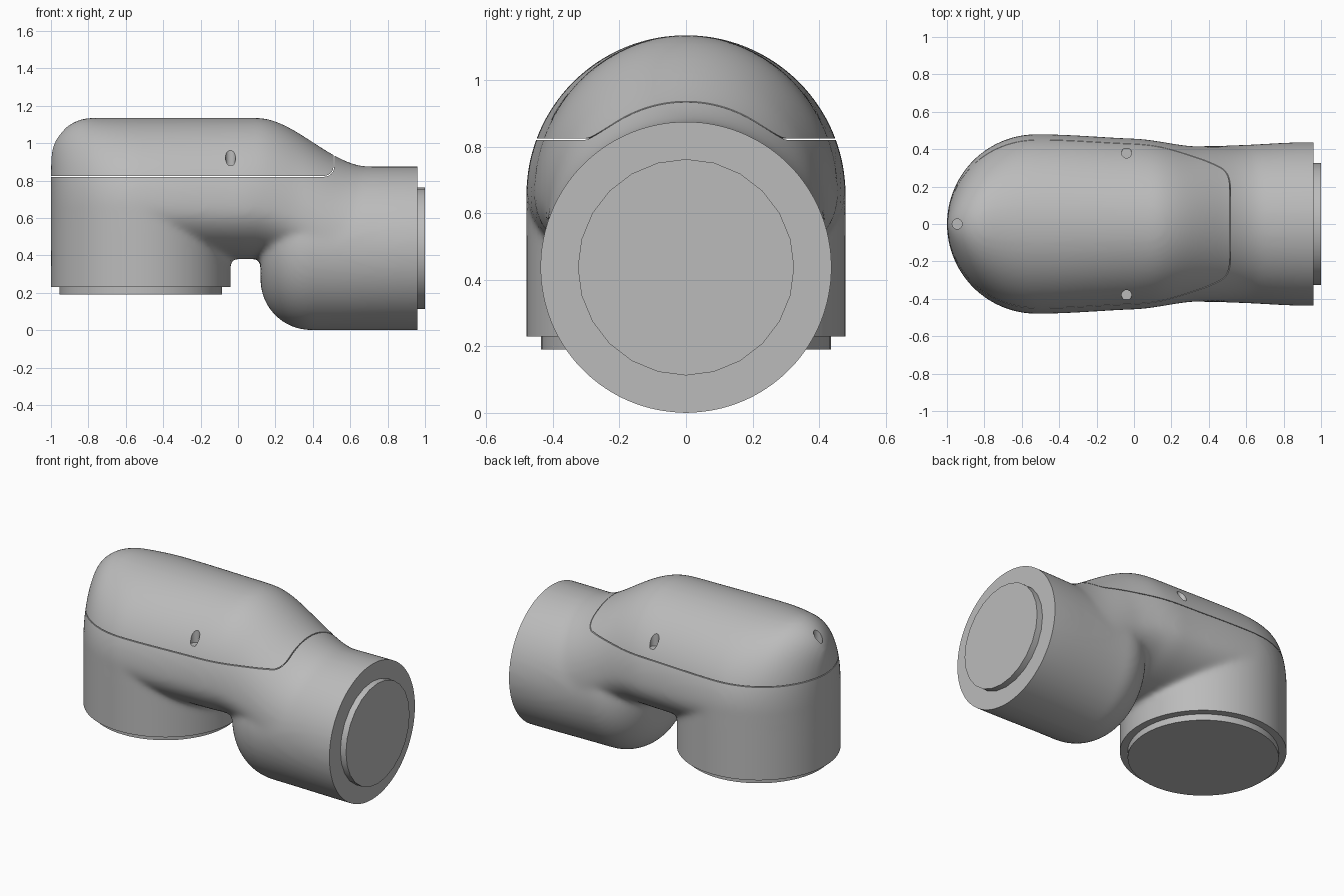
import bpy, bmesh
from math import sqrt, sin, cos, pi
from mathutils import Matrix, Vector

cube = bpy.data.objects.get("Cube")
if cube:
    bpy.data.objects.remove(cube)

grey = bpy.data.materials.new("satin grey")
grey.use_nodes = True
tone = (0.5, 0.5, 0.5, 1)
grey.diffuse_color = tone
grey.node_tree.nodes["Principled BSDF"].inputs["Base Color"].default_value = tone


def ease(a, b, x):
    t = min(max((x - a) / (b - a), 0), 1)
    return t * t * (3 - 2 * t)


def add_object(name, bm):
    bmesh.ops.recalc_face_normals(bm, faces=bm.faces)
    mesh = bpy.data.meshes.new(name)
    bm.to_mesh(mesh)
    bm.free()
    mesh.materials.append(grey)
    obj = bpy.data.objects.new(name, mesh)
    bpy.context.collection.objects.link(obj)
    return obj


def loft(bm, sections, sides=96):
    """Skin egg-shaped sections (x, half width, centre z, rise, drop)."""
    rings = []
    for x, w, zc, rise, drop in sections:
        ring = []
        for i in range(sides):
            a = 2 * pi * i / sides
            s = sin(a)
            ring.append(bm.verts.new((x, w * cos(a), zc + s * (rise if s > 0 else drop))))
        rings.append(ring)
    for r, q in zip(rings, rings[1:]):
        for i in range(sides):
            j = (i + 1) % sides
            bm.faces.new((r[i], r[j], q[j], q[i]))
    bm.faces.new(rings[0])
    bm.faces.new(rings[-1])


def cylinder(bm, start, end, radius, sides=96):
    a, b = Vector(start), Vector(end)
    turn = (b - a).to_track_quat('Z', 'Y').to_matrix().to_4x4()
    bmesh.ops.create_cone(bm, cap_ends=True, segments=sides, radius1=radius, radius2=radius,
                          depth=(b - a).length, matrix=Matrix.Translation((a + b) / 2) @ turn)


def prism(name, outline):
    """Extrude an x-z outline through the full width."""
    bm = bmesh.new()
    rows = [[bm.verts.new((x, y, z)) for x, z in outline] for y in (-1, 1)]
    n = len(outline)
    for i in range(n):
        j = (i + 1) % n
        bm.faces.new((rows[0][i], rows[0][j], rows[1][j], rows[1][i]))
    bm.faces.new(rows[0])
    bm.faces.new(rows[1])
    return add_object(name, bm)


def boolean(obj, cutter, operation):
    mod = obj.modifiers.new("cut", 'BOOLEAN')
    mod.object, mod.operation, mod.solver = cutter, operation, 'EXACT'


def bake(obj):
    graph = bpy.context.evaluated_depsgraph_get()
    mesh = bpy.data.meshes.new_from_object(obj.evaluated_get(graph))
    obj.modifiers.clear()
    obj.data = mesh


def smooth(obj):
    bpy.ops.object.select_all(action='DESELECT')
    obj.select_set(True)
    bpy.context.view_layer.objects.active = obj
    bpy.ops.object.shade_smooth_by_angle(angle=0.6)


# Upper shell: domed round end, straight back, slope down to the side outlet
def shell_section(x):
    top = 1.135 - 0.26 * ease(0.1, 0.7, x)
    if x < -0.78:
        top -= 0.225 - sqrt(max(0.225**2 * (1 - ((x + 0.78) / 0.22)**2), 0))
    w = 0.48 - 0.025 * ease(-0.5, 0.1, x) - 0.04 * ease(0, 0.35, x) + 0.022 * ease(0.5, 0.95, x)
    if x < -0.52:
        w = sqrt(max(0.48**2 - (x + 0.52)**2, 0.0004))
    zc = 0.655 - 0.2175 * ease(0.1, 0.7, x)
    return x, w, zc, top - zc, 0.275


# Side outlet: tube with a rounded inner end
def outlet_section(x):
    f = 0.27 - sqrt(max(0.27**2 - max(0.39 - x, 0)**2, 0))
    r = 0.4375 - f
    return x, r - 0.02 * (1 - ease(0.4, 0.95, x)), 0.4375, r, r


bm = bmesh.new()
steps = 80
loft(bm, [shell_section(-1 + 0.48 * (1 - cos(pi / 2 * i / steps))) for i in range(steps)]
     + [shell_section(-0.52 + 1.27 * i / steps) for i in range(steps + 1)])
loft(bm, [outlet_section(0.12 + 0.27 * (1 - cos(pi / 2 * i / 30))) for i in range(30)]
     + [outlet_section(0.39 + 0.71 * i / 30) for i in range(31)])
cylinder(bm, (-0.52, 0, 0.1), (-0.52, 0, 0.66), 0.48)
body = add_object("lower_housing", bm)

# Fuse the volumes with soft blends
remesh = body.modifiers.new("fuse", 'REMESH')
remesh.mode, remesh.voxel_size = 'VOXEL', 0.015
soften = body.modifiers.new("soften", 'SMOOTH')
soften.factor, soften.iterations = 0.5, 14
bake(body)

# Trim both mouths flat
trims = [prism("trim_bottom", [(-1.2, -0.1), (0.04, -0.1), (0.04, 0.23), (-1.2, 0.23)]),
         prism("trim_side", [(0.96, -0.2), (1.3, -0.2), (1.3, 1.2), (0.96, 1.2)])]
for t in trims:
    boolean(body, t, 'DIFFERENCE')
bake(body)


# Split off the lid along a fine seam
def lid_outline(gap):
    arc = [(0.46 + (0.05 + gap) * sin(pi / 2 * i / 8), 0.875 - (0.05 + gap) * cos(pi / 2 * i / 8))
           for i in range(9)]
    return [(-1.3, 0.825 - gap)] + arc + [(0.51 + gap, 1.4), (-1.3, 1.4)]


lid = body.copy()
lid.data = body.data.copy()
lid.name = "lid"
bpy.context.collection.objects.link(lid)
inner = prism("lid_cutter", lid_outline(0))
outer = prism("seam_cutter", lid_outline(0.005))
boolean(lid, inner, 'INTERSECT')
boolean(body, outer, 'DIFFERENCE')

# Screw holes in the lid
bm = bmesh.new()
for x, y, floor in ((-0.945, 0, 0.94), (-0.04, 0.38, 0.88), (-0.04, -0.38, 0.88)):
    cylinder(bm, (x, y, floor), (x, y, 1.3), 0.027, 24)
holes = add_object("hole_cutter", bm)
boolean(lid, holes, 'DIFFERENCE')
bake(body)
bake(lid)

for helper in trims + [inner, outer, holes]:
    bpy.data.objects.remove(helper)

# Raised discs on both mouths
bm = bmesh.new()
cylinder(bm, (-0.52, 0, 0.19), (-0.52, 0, 0.25), 0.435, 64)
bottom_disc = add_object("bottom_disc", bm)
bm = bmesh.new()
cylinder(bm, (0.94, 0, 0.4375), (1, 0, 0.4375), 0.325, 24)
side_disc = add_object("side_disc", bm)

for obj in (body, lid, bottom_disc, side_disc):
    smooth(obj)
